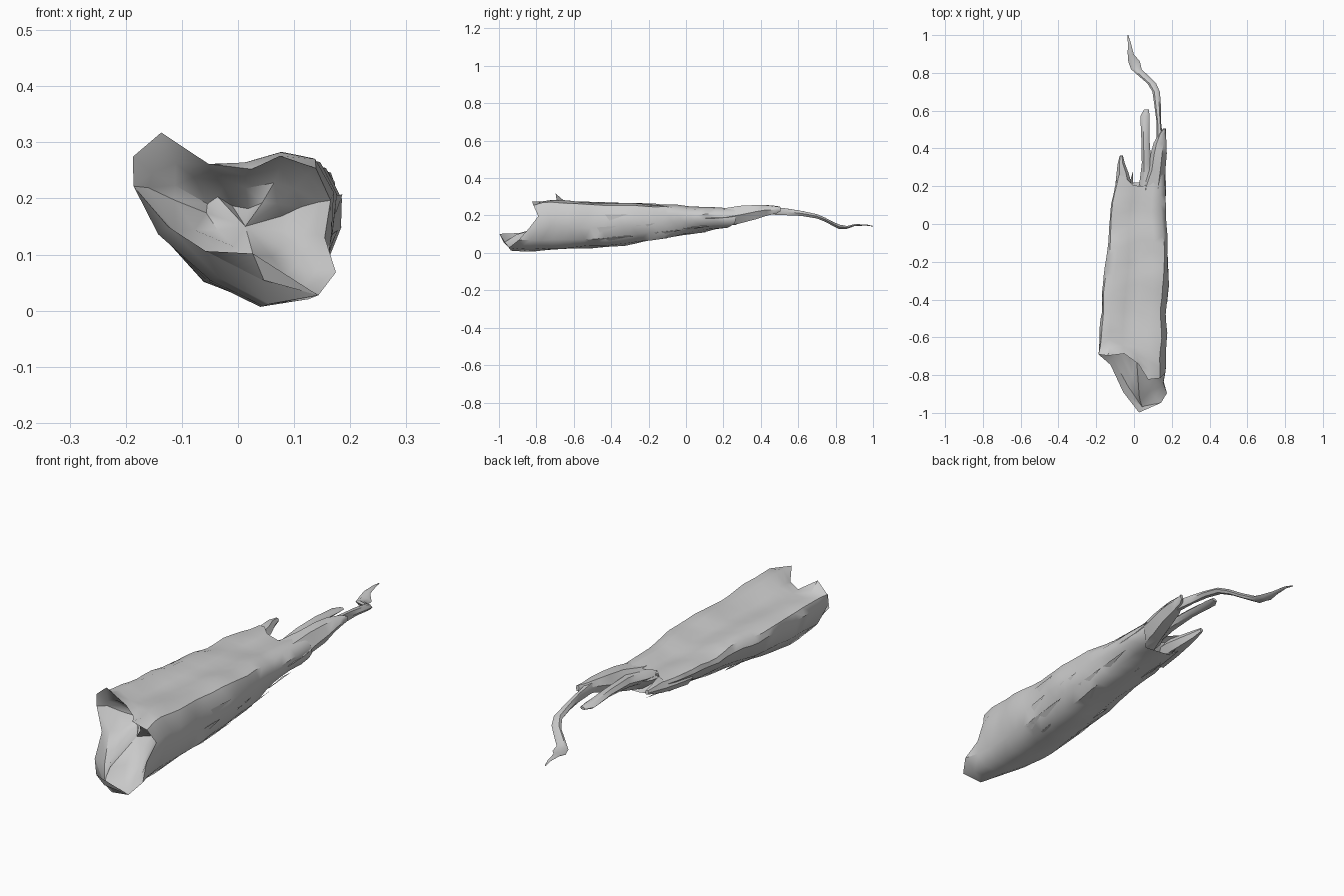
import bpy, bmesh, math, random
from mathutils import Vector, noise

if "Cube" in bpy.data.objects:
    bpy.data.objects.remove(bpy.data.objects["Cube"])

random.seed(4)


def lerp_table(table, y):
    """Linear lookup of a row of values keyed by y."""
    if y <= table[0][0]:
        return table[0][1:]
    for a, b in zip(table, table[1:]):
        if y <= b[0]:
            t = (y - a[0]) / (b[0] - a[0])
            return [p + (q - p) * t for p, q in zip(a[1:], b[1:])]
    return table[-1][1:]


def finish(bm, name, crumple):
    """Crumple with two octaves of noise, then shade."""
    for v in bm.verts:
        p = Vector((v.co.x * 14, v.co.y * 6, v.co.z * 14))
        v.co += (noise.noise_vector(p) + .35 * noise.noise_vector(p * 2.7)) * crumple
        v.co.z = max(v.co.z, 0)
    bmesh.ops.triangulate(bm, faces=[f for f in bm.faces if len(f.verts) > 3])
    bmesh.ops.recalc_face_normals(bm, faces=bm.faces)
    me = bpy.data.meshes.new(name)
    bm.to_mesh(me)
    bm.free()
    ob = bpy.data.objects.new(name, me)
    bpy.context.collection.objects.link(ob)
    bpy.ops.object.select_all(action='DESELECT')
    ob.select_set(True)
    bpy.context.view_layer.objects.active = ob
    bpy.ops.object.shade_smooth_by_angle(angle=math.radians(45))
    return ob


def loft(rings, name, crumple):
    """Skin a list of closed rings and cap both ends."""
    bm = bmesh.new()
    vr = [[bm.verts.new(p) for p in r] for r in rings]
    n = len(vr[0])
    for a, b in zip(vr, vr[1:]):
        for i in range(n):
            j = (i + 1) % n
            bm.faces.new((a[i], a[j], b[j], b[i]))
    for r in (vr[0], vr[-1]):
        c = bm.verts.new(sum((v.co for v in r), Vector()) / n)
        for i in range(n):
            bm.faces.new((r[i], r[(i + 1) % n], c))
    return finish(bm, name, crumple)


def strip(path, name, crumple=0.006):
    """Ragged tapering strip: path rows are x, y, z, width, thickness."""
    rings = []
    for x, y, z, w, t in path:
        rings.append([Vector((x + w / 2 * math.cos(a), y, z + t / 2 * math.sin(a)))
                      for a in [k * math.tau / 6 for k in range(6)]])
    return loft(rings, name, crumple)


# Body envelope: y, x min, x max, z min, z max
ENV = [(-1, -.10, .165, .012, .28), (-.9, -.13, .172, .010, .285), (-.7, -.185, .167, .016, .288),
       (-.5, -.183, .173, .024, .275), (-.3, -.155, .18, .045, .268), (-.1, -.137, .18, .08, .26),
       (0, -.13, .172, .10, .252), (.12, -.115, .166, .12, .245), (.28, -.088, .164, .145, .238)]

# Cross-section, as fractions of the envelope
PROFILE = [(0, .80), (.03, .93), (.15, .98), (.35, .92), (.55, .91), (.75, .98), (.92, .93),
           (1, .72), (.99, .45), (.95, .2), (.82, .04), (.6, 0), (.36, .15), (.13, .46)]

# Ragged front mouth: peeled upper corner, projecting lower lip
RIM = [(-.188, -.69, .215), (-.187, -.69, .27), (-.14, -.70, .315), (-.05, -.685, .262),
       (.02, -.74, .255), (.075, -.82, .283), (.14, -.82, .255), (.16, -.79, .20),
       (.160, -.84, .13), (.172, -.89, .065), (.135, -.945, .030), (.025, -1.0, .105),
       (-.065, -.89, .11), (-.12, -.74, .155)]
RIM = [Vector(p) for p in RIM]


def section_point(i, y):
    x0, x1, z0, z1 = lerp_table(ENV, y)
    u, v = PROFILE[i]
    return Vector((x0 + u * (x1 - x0), y, z0 + v * (z1 - z0)))


N = len(PROFILE)
rings = []

# Shallow hollow inside the mouth, from the deep end out to the rim
for depth, shrink in ((.11, .40), (.08, .65), (.04, .85)):
    ring = []
    for i, p in enumerate(RIM):
        q = section_point(i, p.y + depth).lerp(p, .3)
        c = Vector((.02, q.y + .05 * (1 - shrink), .14))
        ring.append(c + (q - c) * shrink)
    rings.append(ring)
rings.append(RIM)

# Outer skin; the first rings follow the slanted rim and then even out
for k in range(1, 21):
    t = k / 20
    ring = []
    for i, p in enumerate(RIM):
        end = .20 + {0: .05, 1: .06, 2: .05, 3: 0, 4: 0, 13: .02}.get(i, .06 if 5 < i < 10 else .02)
        ring.append(section_point(i, p.y + (end - p.y) * t))
    rings.append(ring)
rings.append([Vector((.03, .14, .19)) + (p - Vector((.03, .2, .19))) * .65 for p in rings[-1]])
loft(rings, "hollow_body", .012)

# Torn prongs at the back
strip([(-.055, .10, .195, .10, .08), (-.055, .20, .205, .09, .065), (-.062, .27, .212, .065, .05),
       (-.068, .32, .22, .04, .04), (-.066, .36, .225, .018, .02)], "left_prong")
strip([(.075, .1, .19, .10, .08), (.075, .22, .20, .09, .06), (.066, .32, .217, .05, .045),
       (.06, .45, .222, .044, .028), (.06, .57, .213, .048, .022), (.066, .605, .21, .025, .012)],
      "middle_prong")
strip([(.09, .1, .185, .15, .11), (.095, .20, .19, .14, .11), (.115, .29, .205, .10, .105),
       (.128, .37, .220, .085, .09), (.135, .43, .228, .07, .07), (.148, .48, .23, .04, .045),
       (.162, .505, .235, .015, .03)], "right_prong", .009)

# Thin curling tail ending in a flat leaf
strip([(.12, .36, .225, .05, .06), (.135, .46, .225, .035, .05), (.133, .54, .218, .024, .04),
       (.127, .62, .21, .034, .03), (.118, .70, .195, .038, .026), (.095, .745, .178, .045, .024),
       (.05, .785, .155, .055, .026), (.012, .82, .138, .055, .026), (0, .86, .135, .06, .018),
       (-.018, .90, .146, .032, .012), (-.025, .96, .148, .016, .008), (-.032, 1.0, .142, .005, .004)],
      "tail", .003)

# Loose flakes peeling from the right side and underside
bm = bmesh.new()
for k in range(14):
    i = random.choice((7, 8, 9, 10, 11, 12))
    y = random.uniform(-.6, .15)
    size = random.uniform(.05, .11)
    a, b = section_point(i, y), section_point(i, y + size)
    mid = section_point((i + 1) % N, y + size * .5)
    out = ((a + b) / 2 - Vector((.03, y, .17))).normalized()
    tip = b + Vector((0, size * .5, .004)) + out * .006
    va, vb, vm, vt = [bm.verts.new(p) for p in (a, b, a.lerp(mid, .5), tip)]
    bm.faces.new((va, vm, vt))
    bm.faces.new((va, vt, vb))
finish(bm, "loose_flakes", .006)
